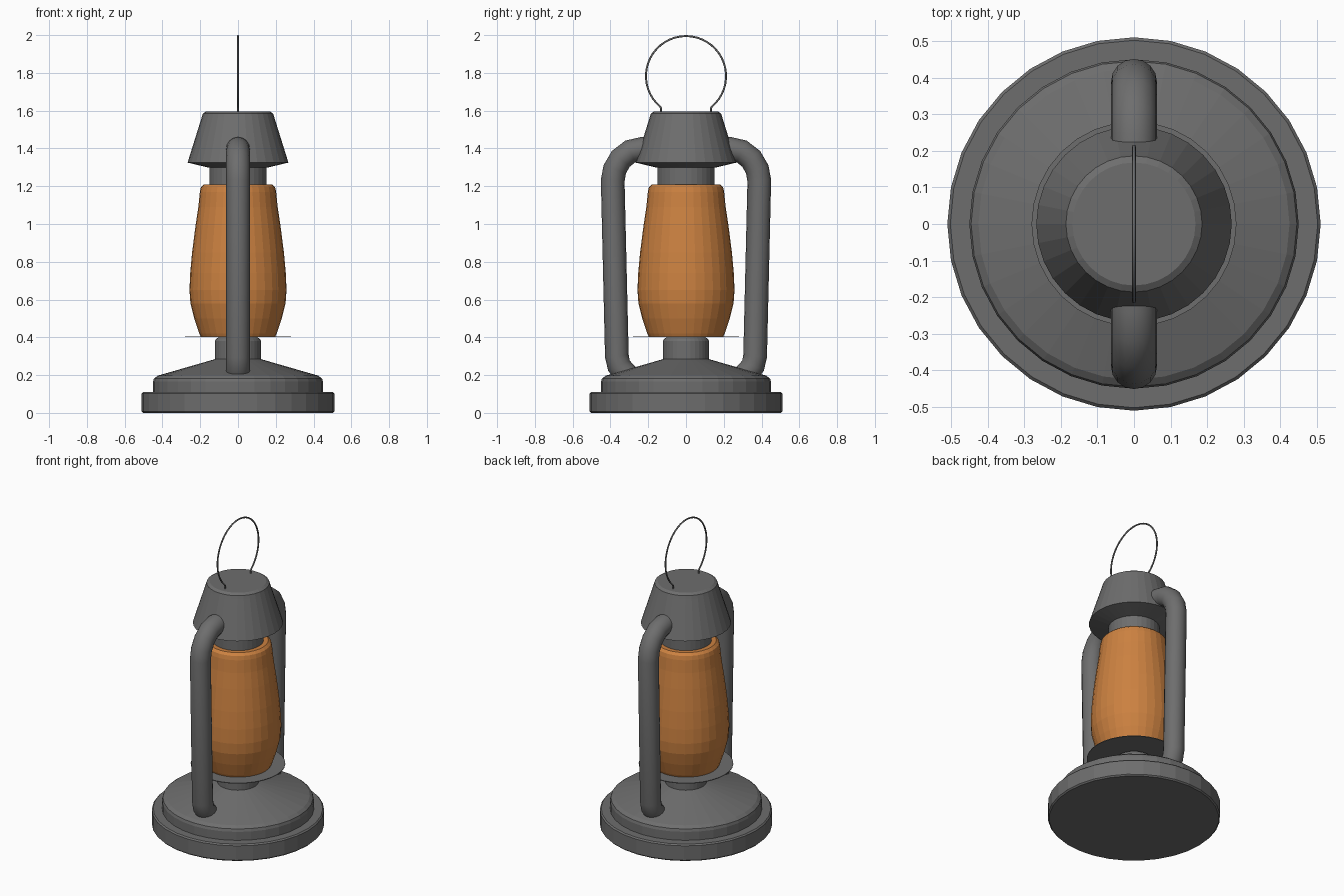
import bpy, bmesh, math
from mathutils import Vector

if "Cube" in bpy.data.objects:
    bpy.data.objects.remove(bpy.data.objects["Cube"])


def material(name, rgb):
    m = bpy.data.materials.new(name)
    m.diffuse_color = (*rgb, 1)
    m.use_nodes = True
    m.node_tree.nodes["Principled BSDF"].inputs["Base Color"].default_value = m.diffuse_color
    return m


GREY = material("dark grey metal", (0.155, 0.155, 0.155))
ORANGE = material("amber glass", (0.60, 0.22, 0.052))


def finish(name, bm, mat, smooth=False):
    bmesh.ops.remove_doubles(bm, verts=bm.verts, dist=1e-5)
    bmesh.ops.recalc_face_normals(bm, faces=bm.faces)
    for f in bm.faces:
        f.smooth = smooth and len(f.verts) == 4
    me = bpy.data.meshes.new(name)
    bm.to_mesh(me)
    bm.free()
    me.materials.append(mat)
    ob = bpy.data.objects.new(name, me)
    bpy.context.collection.objects.link(ob)
    return ob


def skin(bm, rings):
    """Bridge successive rings of points and cap both ends."""
    rings = [[bm.verts.new(p) for p in r] for r in rings]
    n = len(rings[0])
    for a, b in zip(rings, rings[1:]):
        for i in range(n):
            j = (i + 1) % n
            bm.faces.new((a[i], a[j], b[j], b[i]))
    bm.faces.new(rings[0])
    bm.faces.new(rings[-1])


def lathe(name, profile, mat, sides=32):
    bm = bmesh.new()
    ang = [2 * math.pi * i / sides for i in range(sides)]
    skin(bm, [[(r * math.cos(a), r * math.sin(a), z) for a in ang] for r, z in profile])
    return finish(name, bm, mat)


def tube(name, path, radius, mat, sides=16):
    """Round tube along a (y, z) path in the x = 0 plane."""
    pts = [Vector((0, y, z)) for y, z in path]
    side = Vector((1, 0, 0))
    rings = []
    for i, p in enumerate(pts):
        d0 = (p - pts[max(i - 1, 0)]).normalized()
        d1 = (pts[min(i + 1, len(pts) - 1)] - p).normalized()
        t = (d0 + d1).normalized()
        up = side.cross(t)
        rings.append([p + radius * (math.cos(a) * side + math.sin(a) * up)
                      for a in (2 * math.pi * k / sides for k in range(sides))])
    bm = bmesh.new()
    skin(bm, rings)
    return finish(name, bm, mat, smooth=True)


# Stepped base and fuel tank
lathe("base", [(0.502, 0), (0.51, 0.008), (0.51, 0.102), (0.502, 0.11), (0.43, 0.11)], GREY)
lathe("fuel_tank", [(0.45, 0.10), (0.45, 0.165), (0.445, 0.182), (0.425, 0.197),
                    (0.12, 0.285)], GREY)
# Burner neck and thin drip plate
lathe("burner_neck", [(0.122, 0.26), (0.122, 0.38), (0.115, 0.392), (0.10, 0.403)], GREY)
lathe("drip_plate", [(0.28, 0.401), (0.28, 0.405)], GREY)

# Glass globe
lathe("globe", [(0.198, 0.405), (0.205, 0.42), (0.232, 0.50), (0.252, 0.58), (0.257, 0.65),
                (0.253, 0.74), (0.243, 0.85), (0.225, 0.99), (0.21, 1.09), (0.202, 1.17),
                (0.196, 1.195), (0.18, 1.21)], ORANGE)

# Chimney neck and hood
lathe("chimney_neck", [(0.152, 1.19), (0.152, 1.34)], GREY)
lathe("hood", [(0.14, 1.295), (0.267, 1.325), (0.192, 1.565), (0.186, 1.585),
               (0.168, 1.596)], GREY)

# Side tubes, mirrored front to back
side = [(0.30, 0.185), (0.325, 0.213), (0.355, 0.25), (0.366, 0.30), (0.388, 1.23),
        (0.377, 1.29), (0.345, 1.345), (0.295, 1.384), (0.235, 1.397), (0.17, 1.40)]
for name, s in (("front_tube", -1), ("back_tube", 1)):
    tube(name, [(s * y, z) for y, z in side], 0.063, GREY)

# Wire carrying handle
R, CZ = 0.212, 1.783
start = math.radians(-50)
arc = [start + (math.pi - 2 * start) * i / 36 for i in range(37)]
loop = [(R * math.cos(a), CZ + R * math.sin(a)) for a in arc]
tube("wire_handle", [(0.132, 1.585), (0.132, 1.612)] + loop +
     [(-0.132, 1.612), (-0.132, 1.585)], 0.005, GREY, 8)
